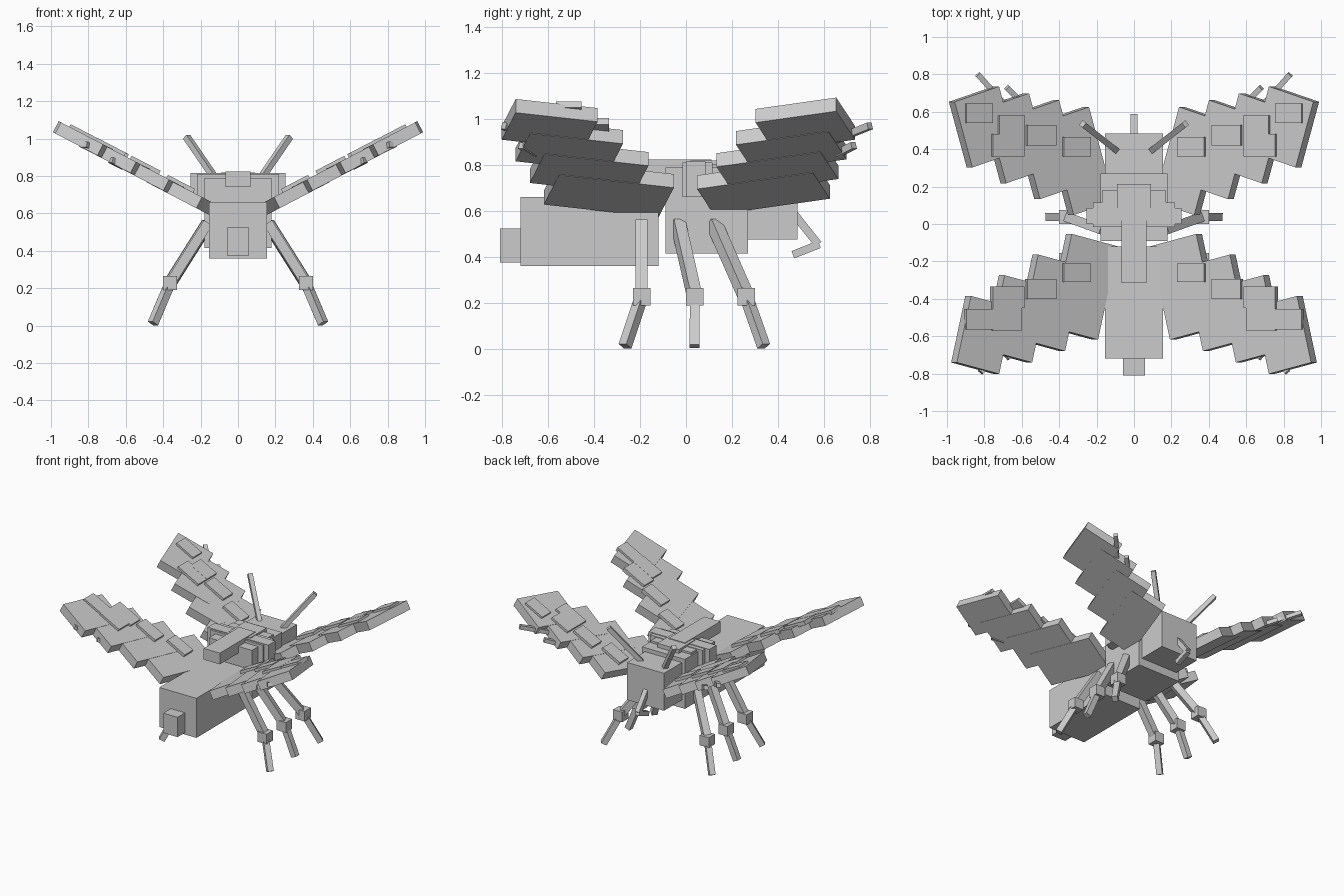
import bpy, bmesh
from math import radians, cos
from mathutils import Matrix, Vector

cube = bpy.data.objects.get("Cube")
if cube:
    bpy.data.objects.remove(cube, do_unlink=True)

grey = bpy.data.materials.new("plain_grey")
grey.use_nodes = True
GREY = (0.6, 0.6, 0.6, 1)
grey.diffuse_color = GREY
grey.node_tree.nodes["Principled BSDF"].inputs["Base Color"].default_value = GREY


def box(name, lo, hi, frame=Matrix()):
    """Box between two corners, placed by a frame."""
    lo, hi = Vector(lo), Vector(hi)
    bm = bmesh.new()
    bmesh.ops.create_cube(bm, size=1)
    bm.transform(frame @ Matrix.Translation((lo + hi) / 2) @ Matrix.Diagonal((*(hi - lo), 1)))
    bmesh.ops.recalc_face_normals(bm, faces=bm.faces)
    mesh = bpy.data.meshes.new(name)
    bm.to_mesh(mesh)
    bm.free()
    mesh.materials.append(grey)
    bpy.context.collection.objects.link(bpy.data.objects.new(name, mesh))


def slab(name, half, y0, y1, z0, z1):
    """Box centred on x."""
    box(name, (-half, y0, z0), (half, y1, z1))


def rod(name, p, q, w, mirror=Matrix()):
    """Square bar from p to q."""
    p, q = Vector(p), Vector(q)
    turn = (q - p).to_track_quat('Z', 'Y').to_matrix().to_4x4()
    box(name, (-w / 2, -w / 2, 0), (w / 2, w / 2, (q - p).length),
        mirror @ Matrix.Translation(p) @ turn)


# Body
slab("abdomen", 0.155, -0.72, -0.12, 0.36, 0.66)
slab("tail", 0.06, -0.81, -0.72, 0.375, 0.525)
slab("thorax", 0.18, -0.09, 0.27, 0.415, 0.79)
slab("head", 0.155, 0.27, 0.485, 0.476, 0.76)

# Stepped ruff and back ridge
slab("ruff_wide", 0.255, 0.0, 0.085, 0.66, 0.815)
slab("ruff_middle", 0.22, -0.015, 0.115, 0.66, 0.81)
slab("ruff_narrow", 0.17, 0.0, 0.18, 0.70, 0.805)
slab("ruff_rear", 0.09, 0.02, 0.215, 0.72, 0.82)
slab("back_ridge", 0.068, -0.315, 0.11, 0.74, 0.825)

# Bent mouth tube
rod("mouth_tube_upper", (0, 0.46, 0.60), (0, 0.575, 0.455), 0.035)
rod("mouth_tube_lower", (0, 0.58, 0.455), (0, 0.465, 0.41), 0.034)

TILT = radians(27.5)
THICK = 0.067
# name, y direction, yaw, inner edge, outer edge, near edge, far edge as (start, step)
WINGS = [
    ("fore", 1, 17, (0.11, 0.163), (0.366, 0.171), (0.162, 0.141), (0.688, 0.088)),
    ("hind", -1, 13.5, (0.10, 0.18), (0.386, 0.172), (0.147, 0.155), (0.66, 0.106)),
]
# Raised plates as x0, x1, y0, y1 seen from above
PLATES = {
    "fore": [(0.23, 0.375, 0.36, 0.465), (0.415, 0.57, 0.42, 0.53),
             (0.585, 0.755, 0.36, 0.48), (0.585, 0.72, 0.46, 0.58),
             (0.755, 0.895, 0.54, 0.645)],
    "hind": [(0.23, 0.375, 0.21, 0.31), (0.415, 0.57, 0.295, 0.40),
             (0.585, 0.755, 0.335, 0.45), (0.60, 0.755, 0.45, 0.57),
             (0.74, 0.895, 0.455, 0.565)],
}

for side, sx in (("left", 1), ("right", -1)):
    mirror = Matrix.Diagonal((sx, 1, 1, 1))

    # Wings of four overlapping panels
    for wing, sy, yaw, inner, outer, near, far in WINGS:
        roll = (mirror @ Matrix.Translation((0, 0, 0.512))
                @ Matrix.Rotation(-TILT, 4, 'Y') @ Matrix.Diagonal((1, sy, 1, 1)))
        frame = roll @ Matrix.Rotation(radians(-yaw), 4, 'Z')
        for i in range(4):
            a0, a1, b0, b1 = (s + d * i for s, d in (inner, outer, near, far))
            lift = 0.002 * i
            box(f"{side}_{wing}_wing_panel_{i + 1}", (a0, b0, lift), (a1, b1, THICK + lift), frame)
        for i, (x0, x1, y0, y1) in enumerate(PLATES[wing]):
            box(f"{side}_{wing}_wing_plate_{i + 1}",
                ((x0 + 0.04) / cos(TILT), y0, THICK - 0.01),
                ((x1 + 0.04) / cos(TILT), y1, THICK + 0.021 + 0.001 * (i % 2)), roll)
        # Thin spurs on the wing's trailing edge
        reach = 0.0 if wing == "fore" else 0.03
        rod(f"{side}_{wing}_spur_long", (0.70, sy * 0.65, 0.91),
            (0.835 - reach / 2, sy * (0.80 - reach / 4), 0.97), 0.03, mirror)
        rod(f"{side}_{wing}_spur_short", (0.61, sy * 0.66, 0.85),
            (0.68, sy * (0.73 - reach / 2), 0.885), 0.03, mirror)

    # Antennae
    rod(f"{side}_antenna", (0.09, 0.39, 0.74), (0.275, 0.535, 1.01), 0.032, mirror)

    # Legs: hip, knee and foot positions along y
    for leg, hip, knee, foot in (("front", -0.193, -0.193, -0.265),
                                 ("middle", -0.035, 0.038, 0.037),
                                 ("rear", 0.12, 0.262, 0.338)):
        k = (0.363, knee, 0.228)
        rod(f"{side}_{leg}_thigh", (0.16, hip, 0.55), k, 0.052, mirror)
        box(f"{side}_{leg}_knee", [v - 0.038 for v in k], [v + 0.038 for v in k], mirror)
        rod(f"{side}_{leg}_shin", k, (0.455, foot, 0.012), 0.042, mirror)
